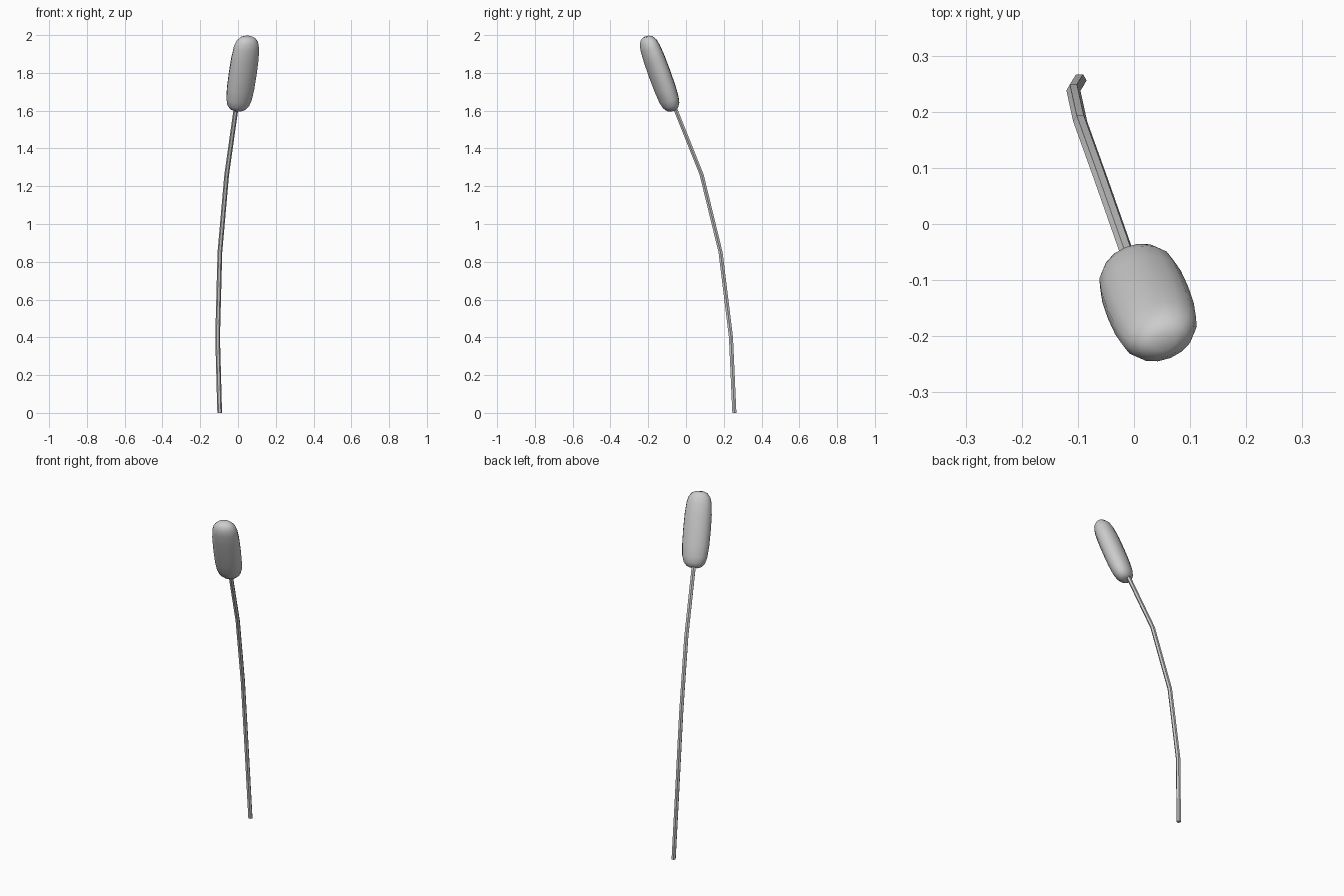
import bpy, bmesh, math
from mathutils import Vector, Matrix

if "Cube" in bpy.data.objects:
    bpy.data.objects.remove(bpy.data.objects["Cube"])


def loft(name, rings):
    """Skin a list of vertex-position rings and cap both ends."""
    bm = bmesh.new()
    loops = [[bm.verts.new(p) for p in ring] for ring in rings]
    n = len(loops[0])
    for a, b in zip(loops, loops[1:]):
        for i in range(n):
            j = (i + 1) % n
            bm.faces.new((a[i], a[j], b[j], b[i]))
    bm.faces.new(loops[0][::-1])
    bm.faces.new(loops[-1])
    bmesh.ops.recalc_face_normals(bm, faces=bm.faces[:])
    mesh = bpy.data.meshes.new(name)
    bm.to_mesh(mesh)
    bm.free()
    obj = bpy.data.objects.new(name, mesh)
    bpy.context.collection.objects.link(obj)
    bpy.context.view_layer.objects.active = obj
    obj.select_set(True)
    bpy.ops.object.shade_smooth_by_angle(angle=math.radians(40))
    obj.select_set(False)
    return obj


def ellipse(centre, u, v, ru, rv, n):
    return [centre + u * (ru * math.cos(2 * math.pi * i / n))
            + v * (rv * math.sin(2 * math.pi * i / n)) for i in range(n)]


# Thin bent stem
path = [Vector(p) for p in ((-0.097, 0.256, 0), (-0.108, 0.238, 0.4),
                            (-0.096, 0.183, 0.85), (-0.06, 0.083, 1.26),
                            (-0.008, -0.065, 1.63))]
X, Y = Vector((1, 0, 0)), Vector((0, 1, 0))
loft("stem", [ellipse(p, X, Y, 0.0125, 0.0125, 6) for p in path])

# Seed head: slightly flattened, blunt-ended spindle along the stem direction
centre = Vector((0.025, -0.14, 1.796))
axis = Vector((0.135, -0.335, 0.92)).normalized()
wide = axis.cross(Vector((0, 0, 1))).normalized()
thin = axis.cross(wide)
half = 0.21
profile = [(-1, 0.28), (-0.96, 0.55), (-0.86, 0.78), (-0.7, 0.91), (-0.4, 0.98),
           (0, 1), (0.4, 0.98), (0.7, 0.91), (0.86, 0.78), (0.96, 0.55), (1, 0.28)]
loft("seed_head", [ellipse(centre + axis * (t * half), wide, thin,
                           0.077 * r, 0.056 * r, 16) for t, r in profile])
